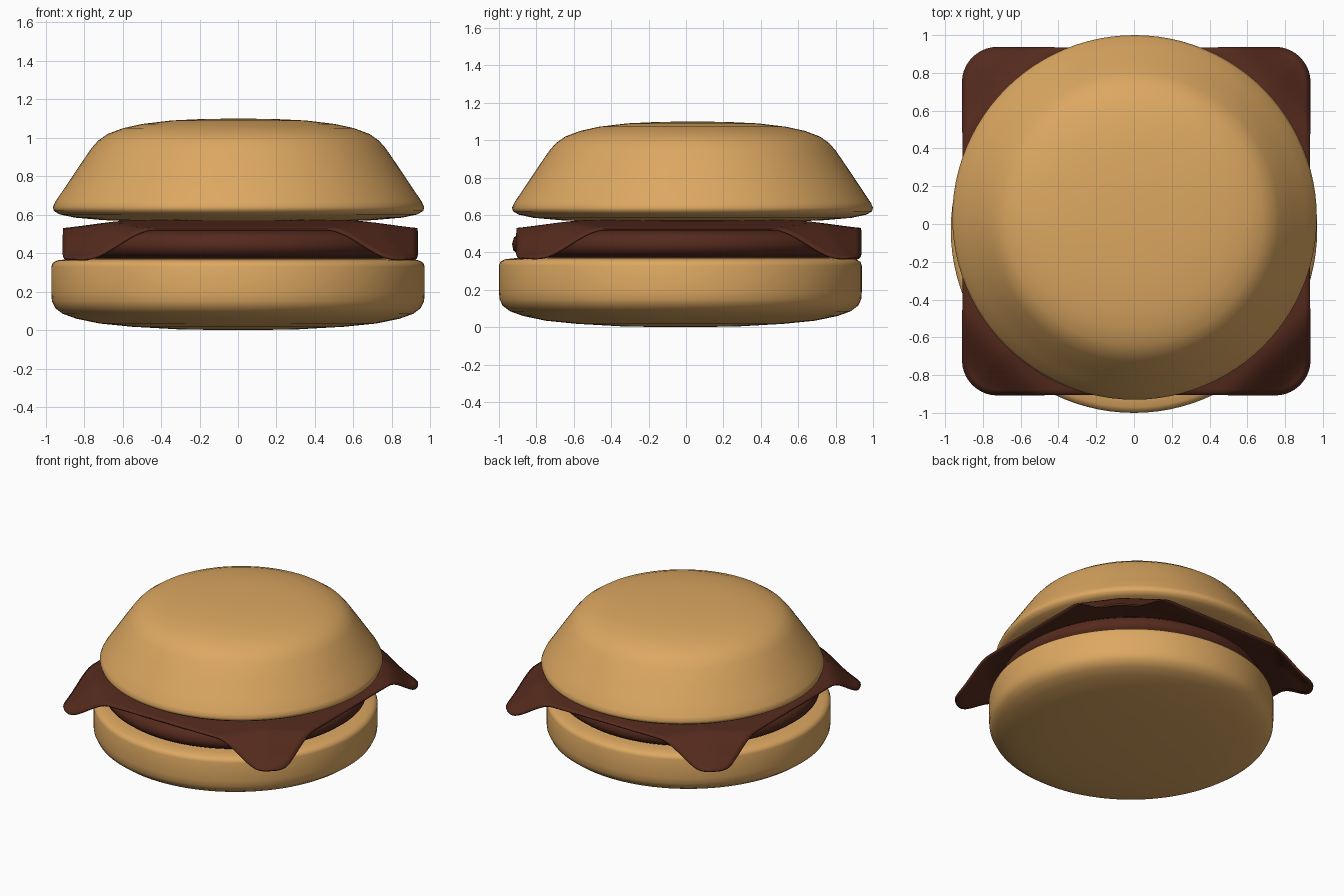
import bpy, bmesh, math
from mathutils import Vector

if "Cube" in bpy.data.objects:
    bpy.data.objects.remove(bpy.data.objects["Cube"])


def material(name, color):
    m = bpy.data.materials.new(name)
    m.diffuse_color = color
    m.use_nodes = True
    m.node_tree.nodes["Principled BSDF"].inputs["Base Color"].default_value = m.diffuse_color
    return m


bun_mat = material("bun_tan", (0.72, 0.39, 0.12, 1))
meat_mat = material("meat_brown", (0.09, 0.023, 0.012, 1))


def finish(bm, name, mat, loc=(0, 0, 0)):
    bmesh.ops.recalc_face_normals(bm, faces=bm.faces)
    for f in bm.faces:
        f.smooth = True
    me = bpy.data.meshes.new(name)
    bm.to_mesh(me)
    bm.free()
    me.materials.append(mat)
    ob = bpy.data.objects.new(name, me)
    ob.location = loc
    bpy.context.collection.objects.link(ob)
    return ob


def lathe(name, profile, mat, loc, sides=96):
    """Revolve an (r, z) profile, running from axis to axis, about z."""
    bm = bmesh.new()
    rings = []
    for r, z in profile:
        n = 1 if r == 0 else sides
        rings.append([bm.verts.new((r * math.cos(2 * math.pi * i / sides),
                                    r * math.sin(2 * math.pi * i / sides), z))
                      for i in range(n)])
    for a, b in zip(rings, rings[1:]):
        for i in range(sides):
            j = (i + 1) % sides
            quad = [a[i % len(a)], a[j % len(a)], b[j % len(b)], b[i % len(b)]]
            bm.faces.new(list(dict.fromkeys(quad)))
    return finish(bm, name, mat, loc)


# Bottom bun: gently rounded underside, straight wall, flat top
lathe("bottom_bun", [
    (0, 0), (0.3, 0.004), (0.55, 0.018), (0.72, 0.035), (0.84, 0.06),
    (0.91, 0.085), (0.95, 0.115), (0.967, 0.15), (0.97, 0.19), (0.97, 0.33),
    (0.963, 0.35), (0.94, 0.363), (0.88, 0.37), (0.7, 0.374), (0, 0.375)],
    bun_mat, (0, -0.03, 0))

# Patty: flat disc with rounded rim
lathe("patty", [
    (0, 0.37), (0.8, 0.373), (0.86, 0.385), (0.893, 0.41), (0.9, 0.445),
    (0.89, 0.48), (0.86, 0.505), (0.8, 0.518), (0, 0.53)],
    meat_mat, (0, -0.03, 0))

# Top bun: sloping sides and a soft flat crown
lathe("top_bun", [
    (0, 0.55), (0.4, 0.56), (0.7, 0.572), (0.85, 0.585), (0.93, 0.602),
    (0.96, 0.62), (0.965, 0.64), (0.952, 0.668), (0.9, 0.745), (0.83, 0.85),
    (0.765, 0.945), (0.73, 0.985), (0.68, 1.02), (0.6, 1.05), (0.5, 1.072),
    (0.35, 1.09), (0.18, 1.098), (0, 1.1)],
    bun_mat, (0.003, 0.035, 0))

# Thin square slice with rounded, drooping corners
bm = bmesh.new()
bmesh.ops.create_grid(bm, x_segments=60, y_segments=60, size=1)
HALF, CORNER = 0.92, 0.2
inner = 1 - CORNER


def smooth(t):
    t = min(max(t, 0), 1)
    return t * t * (3 - 2 * t)


for v in bm.verts:
    u, w = abs(v.co.x), abs(v.co.y)
    a, b = u - inner, w - inner
    if a > 0 and b > 0:
        k = max(a, b) / math.hypot(a, b)
        u, w = inner + a * k, inner + b * k
    x, y = u * HALF, w * HALF
    edge = 0.05 * smooth((max(x, y) - 0.5) / 0.55)
    droop = 0.16 * smooth((x + y - 1.36) / 0.38)
    v.co = Vector((math.copysign(x, v.co.x), math.copysign(y, v.co.y),
                   0.568 - edge - droop))
slice_ob = finish(bm, "slice", meat_mat, (0.012, 0.015, 0))
sol = slice_ob.modifiers.new("thickness", 'SOLIDIFY')
sol.thickness = 0.012
sol.offset = 0
